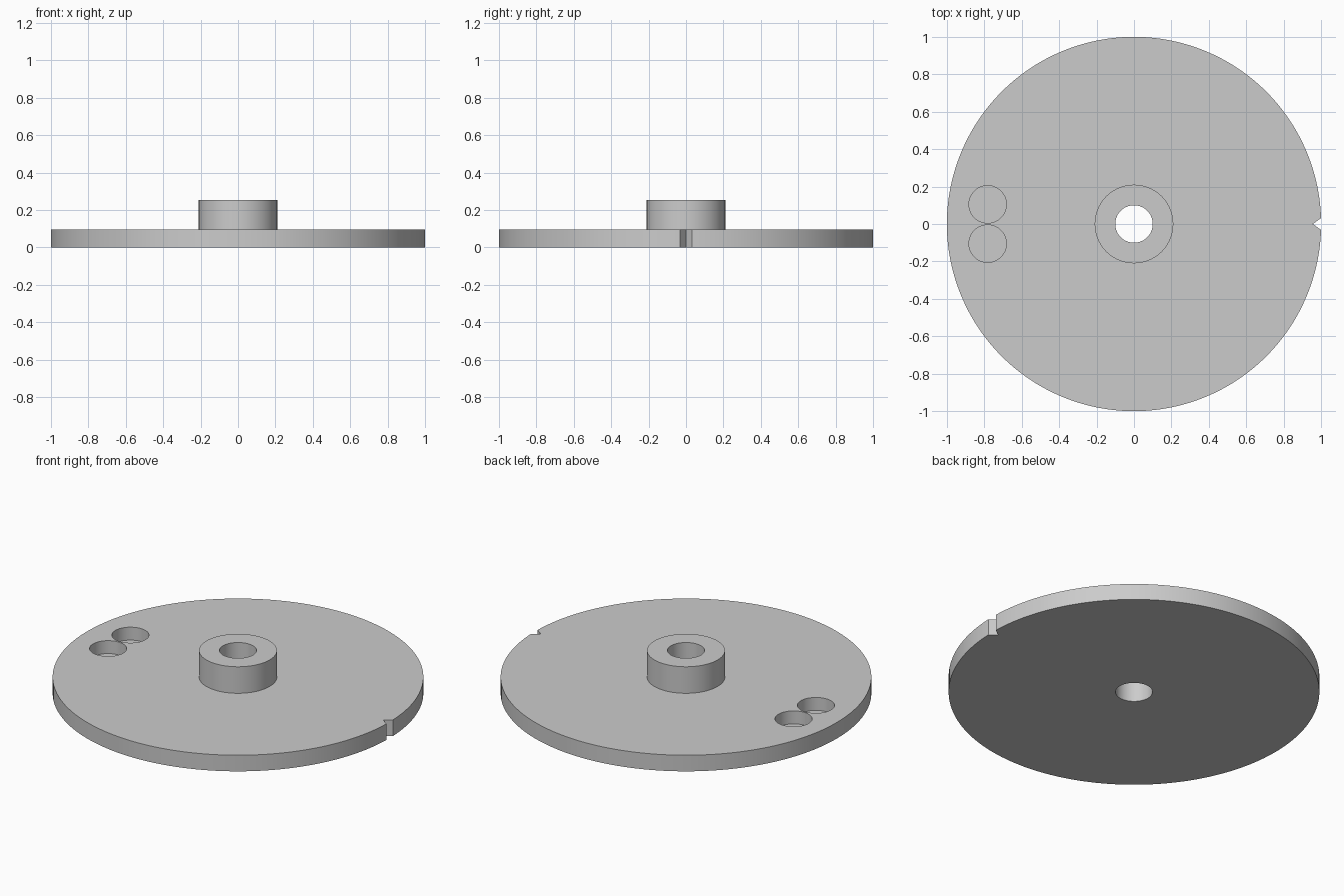
import bpy

cube = bpy.data.objects.get("Cube")
if cube:
    bpy.data.objects.remove(cube, do_unlink=True)

DISC_TOP, HUB_TOP = 0.096, 0.254
HOLE_R, POCKET_FLOOR = 0.1, 0.019

grey = bpy.data.materials.new("plain grey")
grey.use_nodes = True
colour = (0.6, 0.6, 0.6, 1)
grey.diffuse_color = colour
grey.node_tree.nodes["Principled BSDF"].inputs["Base Color"].default_value = colour


def cylinder(name, radius, z0, z1, x=0, y=0, sides=96):
    bpy.ops.mesh.primitive_cylinder_add(
        vertices=sides, radius=radius, depth=z1 - z0, location=(x, y, (z0 + z1) / 2))
    ob = bpy.context.object
    ob.name = name
    ob.data.materials.append(grey)
    return ob


def prism(name, outline, z0, z1):
    n = len(outline)
    verts = [(x, y, z) for z in (z0, z1) for x, y in outline]
    faces = [tuple(reversed(range(n))), tuple(range(n, 2 * n))]
    faces += [(i, (i + 1) % n, (i + 1) % n + n, i + n) for i in range(n)]
    mesh = bpy.data.meshes.new(name)
    mesh.from_pydata(verts, [], faces)
    mesh.materials.append(grey)
    ob = bpy.data.objects.new(name, mesh)
    bpy.context.collection.objects.link(ob)
    return ob


def combine(target, other, operation):
    """Apply a boolean and remove the helper."""
    mod = target.modifiers.new(operation, "BOOLEAN")
    mod.operation, mod.object, mod.solver = operation, other, "EXACT"
    bpy.context.view_layer.objects.active = target
    bpy.ops.object.modifier_apply(modifier=mod.name)
    bpy.data.objects.remove(other, do_unlink=True)


# Disc with its raised centre hub
disc = cylinder("disc_with_hub", 1, 0, DISC_TOP, sides=192)
combine(disc, cylinder("hub", 0.21, DISC_TOP / 2, HUB_TOP), "UNION")

# Through bore
combine(disc, cylinder("bore", HOLE_R, -0.1, HUB_TOP + 0.1), "DIFFERENCE")

# Pair of blind round pockets
for side in (-1, 1):
    pocket = cylinder("pocket", HOLE_R, POCKET_FLOOR, DISC_TOP + 0.1,
                      -0.782, side * 0.105)
    combine(disc, pocket, "DIFFERENCE")

# V notch in the rim
notch = prism("notch", [(0.956, 0), (1.1, -0.105), (1.1, 0.105)], -0.1, DISC_TOP + 0.1)
combine(disc, notch, "DIFFERENCE")

# Smooth round walls, sharp rims
bpy.ops.object.select_all(action="DESELECT")
disc.select_set(True)
bpy.context.view_layer.objects.active = disc
bpy.ops.object.shade_smooth_by_angle(angle=0.52)
